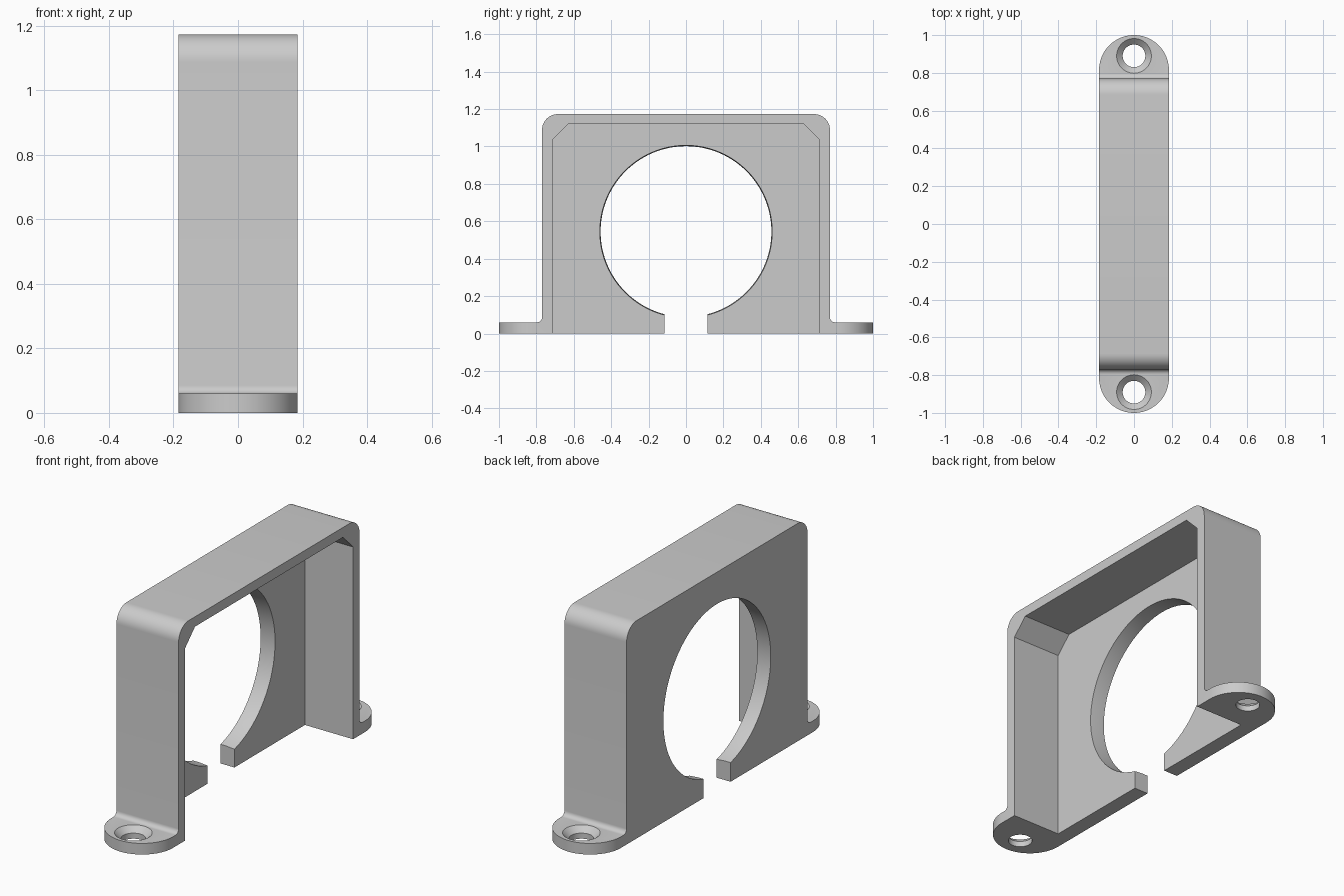
import bpy, bmesh, math

if "Cube" in bpy.data.objects:
    bpy.data.objects.remove(bpy.data.objects["Cube"])

HALF_W = 0.185      # half width along x
WALL_Y, TOP = 0.77, 1.173
FLANGE = 0.06


def arc(cy, cz, r, a0, a1, n):
    """Points on an arc, angles in degrees."""
    return [(cy + r * math.cos(math.radians(a0 + (a1 - a0) * i / n)),
             cz + r * math.sin(math.radians(a0 + (a1 - a0) * i / n))) for i in range(n + 1)]


def prism(name, points, lo, hi, axis):
    """Extrude a closed outline along x (outline in y, z) or z (outline in x, y)."""
    place = (lambda p, d: (d, p[0], p[1])) if axis == 'x' else (lambda p, d: (p[0], p[1], d))
    return loft(name, [[place(p, lo) for p in points], [place(p, hi) for p in points]])


def loft(name, rings):
    """Closed solid through rings with equal point counts."""
    bm = bmesh.new()
    rows = [[bm.verts.new(p) for p in ring] for ring in rings]
    n = len(rows[0])
    for a, b in zip(rows, rows[1:]):
        for i in range(n):
            bm.faces.new((a[i], a[(i + 1) % n], b[(i + 1) % n], b[i]))
    bm.faces.new(rows[0][::-1])
    bm.faces.new(rows[-1])
    bmesh.ops.recalc_face_normals(bm, faces=bm.faces)
    mesh = bpy.data.meshes.new(name)
    bm.to_mesh(mesh)
    bm.free()
    obj = bpy.data.objects.new(name, mesh)
    bpy.context.collection.objects.link(obj)
    return obj


def mirrored(half):
    """Complete an outline given its positive-y half."""
    return half + [(-y, z) for y, z in reversed(half)]


def circle(r, n):
    return [(r * math.cos(2 * math.pi * i / n), r * math.sin(2 * math.pi * i / n)) for i in range(n)]


# Bracket body: arch with rounded shoulders, filleted into the two flanges
R, F = 0.085, 0.025
half = [(1.05, 0), (1.05, FLANGE)]
half += arc(WALL_Y + F, FLANGE + F, F, 270, 180, 6)
half += arc(WALL_Y - R, TOP - R, R, 0, 90, 12)
bracket = prism("clamp_bracket", mirrored(half), -0.3, 0.3, 'x')

# Plan outline with rounded flange ends
end = 1 - HALF_W
plan = arc(0, end, HALF_W, 0, 180, 40) + arc(0, -end, HALF_W, 180, 360, 40)
outline = prism("outline_cutter", plan, -0.0, 1.5, 'z')

# Hollow interior, open on one side, with chamfered upper corners
cavity = prism("cavity_cutter",
               mirrored([(0.715, -0.2), (0.715, 1.035), (0.63, 1.12)]), -0.102, 0.4, 'x')

# Large round opening, slightly tapered
bore = loft("bore_cutter", [[(x, y * r, 0.545 + z * r) for y, z in circle(1, 96)]
                            for x, r in ((-0.25, 0.456), (-0.15, 0.457), (-0.09, 0.462), (0, 0.462))])

# Gap at the bottom of the round opening
gap = prism("gap_cutter", mirrored([(0.115, -0.2), (0.115, 0.4)]), -0.4, 0.4, 'x')

# Countersunk screw holes
holes = [loft("screw_hole_cutter", [[(x * r, s * 0.89 + y * r, z) for x, y in circle(1, 48)]
                                    for z, r in ((-0.1, 0.06), (0.03, 0.06), (0.06, 0.092), (0.12, 0.092))])
         for s in (-1, 1)]

# Apply the cuts and remove the cutters
cutters = [outline, cavity, bore, gap] + holes
for cutter in cutters:
    mod = bracket.modifiers.new(cutter.name, 'BOOLEAN')
    mod.operation = 'INTERSECT' if cutter is outline else 'DIFFERENCE'
    mod.solver = 'EXACT'
    mod.object = cutter
    cutter.hide_render = True
graph = bpy.context.evaluated_depsgraph_get()
result = bpy.data.meshes.new_from_object(bracket.evaluated_get(graph))
bracket.modifiers.clear()
bracket.data = result
for cutter in cutters:
    bpy.data.objects.remove(cutter)

# Plain grey plastic
grey = bpy.data.materials.new("grey_plastic")
grey.diffuse_color = (0.6, 0.6, 0.6, 1)
grey.use_nodes = True
grey.node_tree.nodes["Principled BSDF"].inputs["Base Color"].default_value = grey.diffuse_color
bracket.data.materials.clear()
bracket.data.materials.append(grey)

bpy.context.view_layer.objects.active = bracket
bracket.select_set(True)
bpy.ops.object.shade_smooth_by_angle(angle=math.radians(30))
